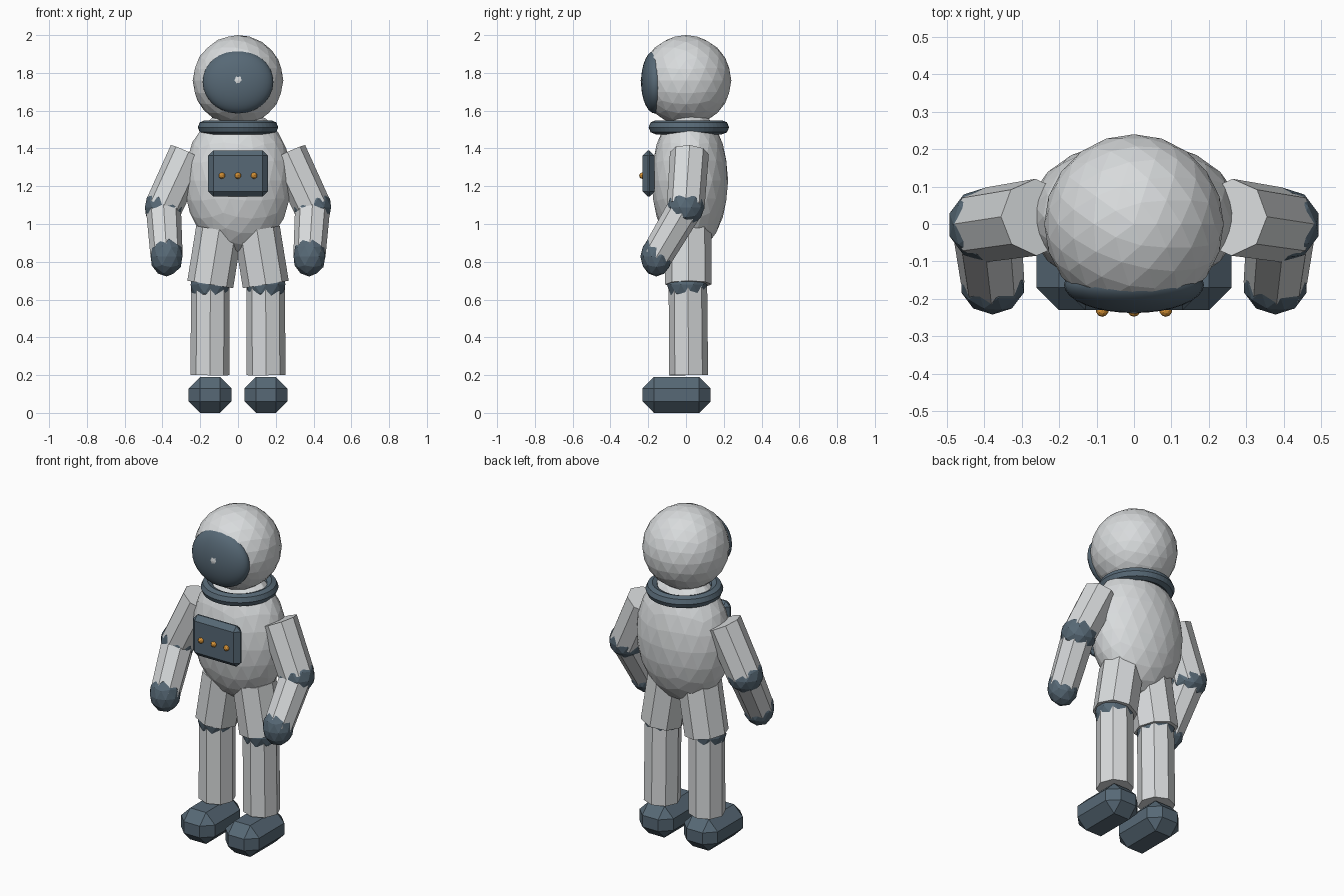
import bpy
from mathutils import Vector

cube = bpy.data.objects.get("Cube")
if cube:
    bpy.data.objects.remove(cube, do_unlink=True)


def material(name, rgb):
    mat = bpy.data.materials.new(name)
    mat.use_nodes = True
    mat.diffuse_color = (*rgb, 1)
    mat.node_tree.nodes["Principled BSDF"].inputs["Base Color"].default_value = (*rgb, 1)
    return mat


white = material("suit white", (0.69, 0.71, 0.72))
slate = material("slate blue", (0.095, 0.14, 0.18))
orange = material("button orange", (0.75, 0.32, 0.04))


def finish(name, mat):
    obj = bpy.context.object
    obj.name = name
    obj.data.materials.append(mat)
    return obj


def ball(name, mat, centre, radii, detail=2):
    """Faceted ellipsoid."""
    bpy.ops.mesh.primitive_ico_sphere_add(subdivisions=detail, radius=1, location=centre)
    bpy.context.object.scale = radii
    return finish(name, mat)


def limb(name, mat, start, end, r_start, r_end):
    """Eight-sided tube between two joints."""
    a, b = Vector(start), Vector(end)
    axis = a - b
    bpy.ops.mesh.primitive_cone_add(vertices=8, radius1=r_end, radius2=r_start,
                                    depth=axis.length, location=(a + b) / 2)
    obj = bpy.context.object
    obj.rotation_euler = Vector((0, 0, 1)).rotation_difference(axis).to_euler()
    return finish(name, mat)


def chamfered_box(name, mat, centre, size, bevel):
    bpy.ops.mesh.primitive_cube_add(size=1, location=centre)
    obj = bpy.context.object
    obj.scale = size
    bpy.ops.object.transform_apply(location=False, rotation=False, scale=True)
    mod = obj.modifiers.new("chamfer", 'BEVEL')
    mod.width = bevel
    mod.segments = 1
    return finish(name, mat)


# Head, visor and body
ball("helmet", white, (0, 0, 1.76), (0.24, 0.24, 0.24), 3)
bpy.ops.mesh.primitive_uv_sphere_add(segments=32, ring_count=16, radius=1,
                                     location=(0, -0.163, 1.752))
bpy.context.object.scale = (0.187, 0.075, 0.167)
bpy.ops.object.shade_smooth()
finish("visor", slate)
ball("torso", white, (0, 0.02, 1.23), (0.285, 0.203, 0.383), 3)
bpy.ops.mesh.primitive_torus_add(major_segments=48, minor_segments=8, major_radius=0.176,
                                 minor_radius=0.037, location=(0, 0.015, 1.512))
finish("neck_ring", slate)

# Chest panel with its buttons
chamfered_box("chest_panel", slate, (0, -0.198, 1.267), (0.316, 0.064, 0.245), 0.028)
for i, name in enumerate(("right", "middle", "left")):
    ball(name + "_button", orange, (0.085 * (i - 1), -0.231, 1.256), (0.017, 0.017, 0.017))

# Arms and legs on both sides
for side, s in (("left", 1), ("right", -1)):
    elbow = (s * 0.395, -0.002, 1.088)
    hand = (s * 0.378, -0.157, 0.828)
    limb(side + "_upper_arm", white, (s * 0.262, 0.018, 1.375), elbow, 0.103, 0.1)
    ball(side + "_elbow", slate, elbow, (0.103, 0.1, 0.1))
    limb(side + "_forearm", white, elbow, hand, 0.093, 0.085)
    ball(side + "_glove", slate, hand, (0.088, 0.085, 0.106))

    knee = (s * 0.148, 0.006, 0.68)
    limb(side + "_thigh", white, (s * 0.1, 0.012, 0.97), (s * 0.147, 0.013, 0.68), 0.123, 0.123)
    ball(side + "_knee", slate, knee, (0.108, 0.107, 0.107))
    limb(side + "_shin", white, (s * 0.146, 0.01, 0.68), (s * 0.149, 0.014, 0.2), 0.102, 0.103)
    chamfered_box(side + "_boot", slate, (s * 0.148, -0.05, 0.095), (0.226, 0.36, 0.19), 0.06)
